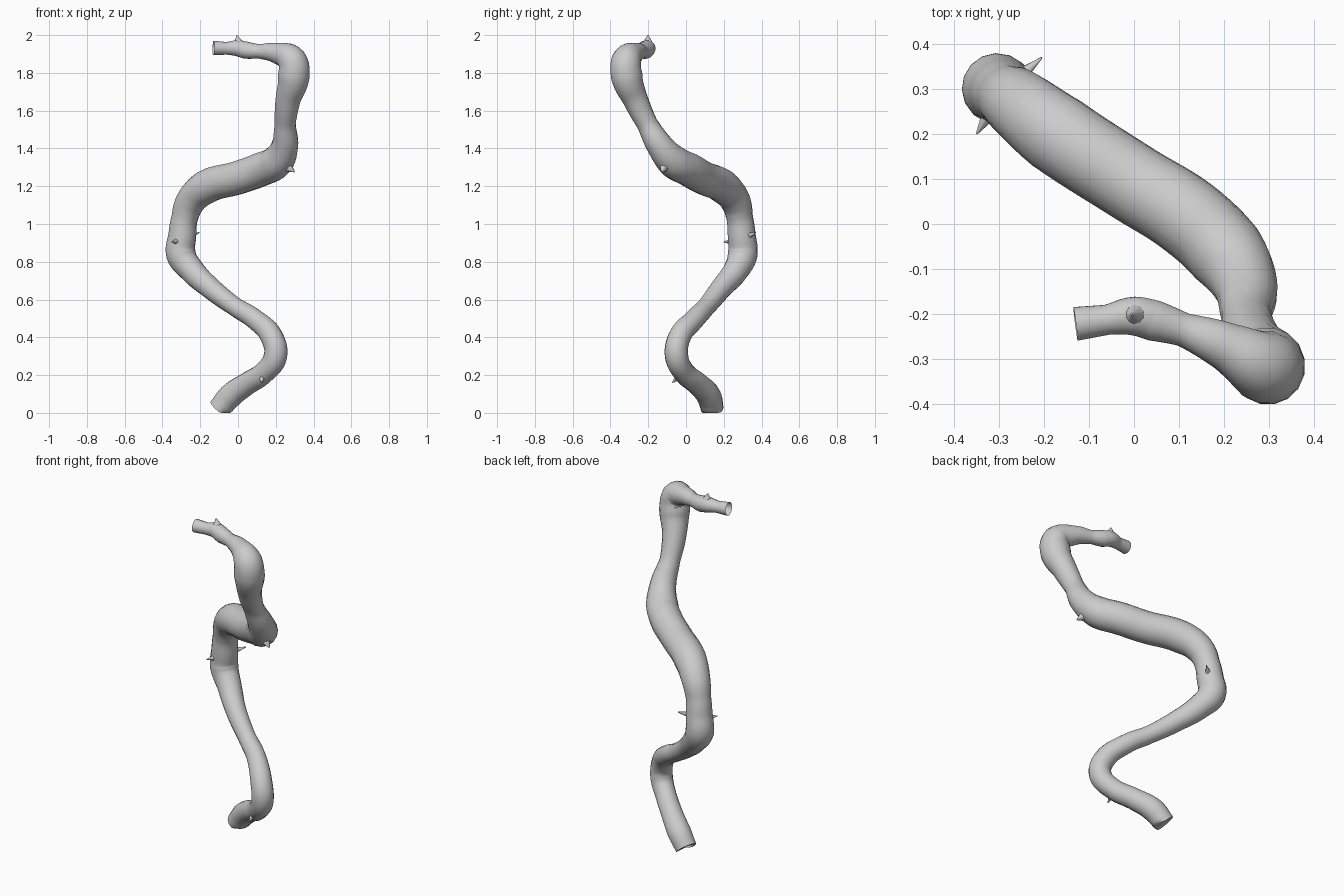
import bpy, bmesh, math
from mathutils import Vector

if "Cube" in bpy.data.objects:
    bpy.data.objects.remove(bpy.data.objects["Cube"], do_unlink=True)

grey = bpy.data.materials.new("plain grey")
grey.use_nodes = True
grey.diffuse_color = (0.6, 0.6, 0.6, 1)
grey.node_tree.nodes["Principled BSDF"].inputs["Base Color"].default_value = (0.6, 0.6, 0.6, 1)


def finish(name, bm):
    mesh = bpy.data.meshes.new(name)
    bmesh.ops.recalc_face_normals(bm, faces=bm.faces)
    bm.to_mesh(mesh)
    bm.free()
    mesh.materials.append(grey)
    for p in mesh.polygons:
        p.material_index = 0
    obj = bpy.data.objects.new(name, mesh)
    bpy.context.collection.objects.link(obj)
    bpy.ops.object.select_all(action="DESELECT")
    obj.select_set(True)
    bpy.context.view_layer.objects.active = obj
    bpy.ops.object.shade_smooth_by_angle(angle=math.radians(50))
    return obj


# Winding centre line from the foot to the open tip: x, y, z, radius
path = [
    (-.10, .14, .02, .060), (-.04, .12, .09, .066), (.05, .06, .155, .060),
    (.14, -.01, .215, .058), (.198, -.05, .30, .062), (.18, -.035, .40, .060),
    (.09, .045, .495, .054), (-.02, .11, .565, .050), (-.15, .19, .665, .058),
    (-.245, .265, .755, .068), (-.302, .30, .84, .079), (-.295, .295, .94, .074),
    (-.283, .285, 1.03, .070), (-.25, .262, 1.12, .080), (-.17, .20, 1.195, .090),
    (0, .09, 1.245, .089), (.12, .015, 1.288, .090), (.205, -.065, 1.33, .088),
    (.247, -.135, 1.41, .072), (.25, -.205, 1.53, .056), (.265, -.268, 1.66, .067),
    (.295, -.313, 1.78, .085), (.285, -.315, 1.865, .080), (.20, -.27, 1.906, .054),
    (.11, -.235, 1.914, .038), (.045, -.215, 1.92, .046), (0, -.205, 1.93, .044),
    (-.06, -.213, 1.93, .034), (-.13, -.222, 1.932, .038),
]
curve = bpy.data.curves.new("centre line", "CURVE")
curve.dimensions = "3D"
curve.bevel_depth = 1
curve.bevel_resolution = 6
curve.resolution_u = 6
spline = curve.splines.new("BEZIER")
spline.bezier_points.add(len(path) - 1)
for point, (x, y, z, r) in zip(spline.bezier_points, path):
    point.co = (x, y, z)
    point.radius = r
    point.handle_left_type = point.handle_right_type = "AUTO"
helper = bpy.data.objects.new("centre line", curve)
bpy.context.collection.objects.link(helper)
tube = bpy.data.meshes.new_from_object(helper.evaluated_get(bpy.context.evaluated_depsgraph_get()))
bpy.data.objects.remove(helper, do_unlink=True)

# Close the foot flat on the ground and leave the upper tip open
bm = bmesh.new()
bm.from_mesh(tube)
bmesh.ops.remove_doubles(bm, verts=bm.verts, dist=0.0001)
rim = [e for e in bm.edges if e.is_boundary and e.verts[0].co.z < 0.5]
if rim:
    bmesh.ops.edgeloop_fill(bm, edges=rim)
for v in bm.verts:
    v.co.z = max(v.co.z, 0)
finish("winding_tube", bm)


# Small pointed burrs that stand out from the tube
def burr(name, base, tip, radius):
    base, tip = Vector(base), Vector(tip)
    axis = tip - base
    bm = bmesh.new()
    bmesh.ops.create_cone(bm, segments=10, radius1=radius, radius2=0.002, depth=axis.length)
    turn = axis.to_track_quat("Z", "Y")
    for v in bm.verts:
        v.co = turn @ v.co + (base + tip) / 2
    finish(name, bm)


burr("tip_burr", (.005, -.203, 1.94), (-.005, -.2, 2.0), .038)
burr("waist_burr", (-.27, .315, .93), (-.205, .37, .955), .022)
burr("shoulder_burr", (.24, -.10, 1.32), (.30, -.13, 1.275), .045)
burr("lower_burr", (.13, -.02, .21), (.125, -.072, .16), .03)
burr("bend_burr", (-.30, .28, .91), (-.35, .20, .905), .03)
